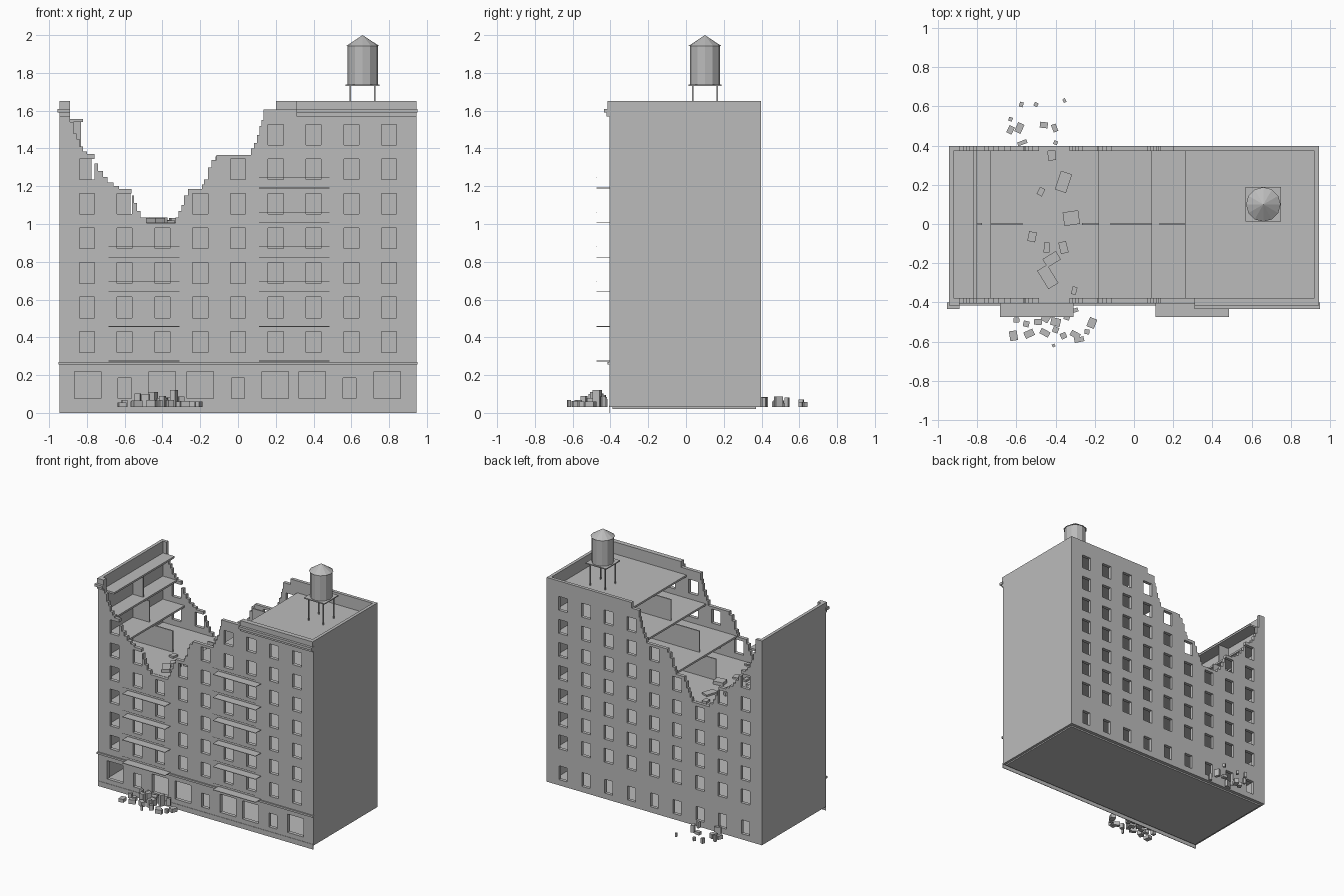
import bpy, bmesh, math, random
from mathutils import Matrix

random.seed(4)
stone = bpy.data.materials.new("grey_stone")
stone.diffuse_color = (0.5, 0.5, 0.5, 1)


def finish(name, bm):
    bmesh.ops.recalc_face_normals(bm, faces=bm.faces)
    me = bpy.data.meshes.new(name)
    bm.to_mesh(me)
    bm.free()
    me.materials.append(stone)
    ob = bpy.data.objects.new(name, me)
    bpy.context.collection.objects.link(ob)
    return ob


def add_box(bm, x0, x1, y0, y1, z0, z1, turn=0.0):
    m = (Matrix.Translation(((x0 + x1) / 2, (y0 + y1) / 2, (z0 + z1) / 2))
         @ Matrix.Rotation(turn, 4, 'Z')
         @ Matrix.Diagonal((x1 - x0, y1 - y0, z1 - z0, 1)))
    bmesh.ops.create_cube(bm, size=1, matrix=m)


def boxes(name, items):
    bm = bmesh.new()
    for it in items:
        add_box(bm, *it)
    return finish(name, bm)


# Broken skyline: each step holds its height until the next x
STEPS = [(-.945, 1.605), (-.89, 1.54), (-.87, 1.48), (-.855, 1.45), (-.84, 1.41),
         (-.82, 1.385), (-.8, 1.37), (-.76, 1.32), (-.74, 1.28), (-.715, 1.25),
         (-.69, 1.22), (-.66, 1.2), (-.63, 1.185), (-.565, 1.15), (-.55, 1.11),
         (-.535, 1.07), (-.515, 1.035), (-.485, 1.005), (-.33, 1.035), (-.315, 1.07),
         (-.3, 1.10), (-.285, 1.15), (-.265, 1.185), (-.19, 1.21), (-.18, 1.25),
         (-.165, 1.30), (-.14, 1.34), (-.115, 1.365), (.07, 1.40), (.085, 1.43),
         (.1, 1.47), (.115, 1.52), (.125, 1.55), (.135, 1.605), (.945, 1.605)]
PITCH, FIRST = 0.183, 0.275
LEVELS = [FIRST + PITCH * i for i in range(8)]
COLUMNS = [-.8 + .2 * i for i in range(9)]
upper = [(x - .04, x + .04, z + .045, z + .155) for x in COLUMNS for z in LEVELS[:7]]


def skyline(x):
    return [z for sx, z in STEPS if sx <= x][-1]


# Wall with openings, made from the solid cells of an uneven grid
def pierced_wall(name, y, thick, holes):
    xs = sorted({round(v, 4) for h in holes for v in h[:2]} | {s[0] for s in STEPS})
    zs = sorted({round(v, 4) for h in holes for v in h[2:]} | {s[1] for s in STEPS} | {.03})
    bm = bmesh.new()
    verts = {}

    def vert(x, z):
        if (x, z) not in verts:
            verts[x, z] = bm.verts.new((x, y, z))
        return verts[x, z]

    for x0, x1 in zip(xs, xs[1:]):
        for z0, z1 in zip(zs, zs[1:]):
            cx, cz = (x0 + x1) / 2, (z0 + z1) / 2
            if cz > skyline(cx) or any(a < cx < b and c < cz < d for a, b, c, d in holes):
                continue
            bm.faces.new([vert(x0, z0), vert(x1, z0), vert(x1, z1), vert(x0, z1)])
    ext = bmesh.ops.extrude_face_region(bm, geom=bm.faces[:])
    bmesh.ops.translate(bm, vec=(0, thick, 0),
                        verts=[g for g in ext['geom'] if isinstance(g, bmesh.types.BMVert)])
    return finish(name, bm)


shop = [(x - .07, x + .07, .075, .22) for x in (-.795, -.4, -.2, .197, .393, .79)]
small = [(x - .035, x + .035, .075, .185) for x in (-.6, 0, .59)]
pierced_wall("front_wall", -.405, .028, upper + shop + small)
pierced_wall("back_wall", .372, .026,
             upper + [(x - .035, x + .035, .075, .185) for x in COLUMNS])

# Side walls, parapets and base
boxes("side_walls", [(s * .9325 - .0125, s * .9325 + .0125, -.405, .398, .03, 1.65)
                     for s in (-1, 1)])
boxes("parapets", [(.31, .945, -.415, -.377, 1.605, 1.65), (-.945, -.89, -.415, -.377, 1.605, 1.65),
                   (.2, .945, .372, .398, 1.605, 1.65), (-.945, -.89, .372, .398, 1.605, 1.65)])
boxes("cornice", [(.31, .95, -.435, -.4, 1.59, 1.61), (.31, .945, -.42, -.4, 1.57, 1.59),
                  (-.955, -.89, -.435, -.4, 1.59, 1.61), (-.945, -.89, -.42, -.4, 1.57, 1.59)])
boxes("belt_course", [(-.95, .95, -.415, -.4, .255, .27)])
boxes("base_slab", [(-.925, .925, -.39, .37, .02, .035)])
boxes("front_skirt", [(-.945, .945, -.408, -.404, 0, .04)])

# Floors: whole up to the fifth, then torn away in the middle
TORN = {5: (-.73, -.18), 6: (-.80, .09), 7: (-.82, .26)}
floors = []
for i, z in enumerate(LEVELS):
    spans = [(-.925, .925)]
    if i in TORN:
        spans = [(-.925, TORN[i][0]), (TORN[i][1], .925)]
    floors += [(a, b, -.38, .375, z - .015, z) for a, b in spans]
boxes("floors", floors)

# Corridor walls along the middle of each storey
GAPS = {4: (-.57, -.265), 5: (-.775, -.12), 6: (-.83, .13)}
inner = [(-.92, .92, -.005, .005, .035, LEVELS[0] - .015)]
for i, z in enumerate(LEVELS[:7]):
    spans = [(-.92, .92)]
    if i in GAPS:
        spans = [(-.92, GAPS[i][0]), (GAPS[i][1], .92)]
    inner += [(a, b, -.005, .005, z, z + PITCH - .015) for a, b in spans]
boxes("corridor_walls", inner)

# Balcony plates and thin rails
plates, rails = [], []
for x0, x1, count in ((-.685, -.31, 4), (.11, .485, 6)):
    for z in LEVELS[:count]:
        plates.append((x0, x1, -.473, -.4, z - .002, z + .002))
        rails.append((x0, x1, -.474, -.472, z + .054, z + .056))
boxes("balcony_plates", plates)
boxes("balcony_rails", rails)

# Water tank on its stand
TX, TY = .66, .10
boxes("tank_deck", [(TX - .09, TX + .09, TY - .088, TY + .088, 1.73, 1.738)])
boxes("tank_legs", [(TX + a * .065 - .004, TX + a * .065 + .004,
                     TY + b * .065 - .004, TY + b * .065 + .004, 1.555, 1.73)
                    for a in (-1, 1) for b in (-1, 1)])


def drum(name, r0, r1, z0, z1):
    bm = bmesh.new()
    bmesh.ops.create_cone(bm, cap_ends=True, segments=12, radius1=r0, radius2=r1,
                          depth=z1 - z0, matrix=Matrix.Translation((TX, TY, (z0 + z1) / 2)))
    return finish(name, bm)


drum("tank_body", .08, .08, 1.738, 1.945)
drum("tank_roof", .088, 0, 1.942, 2.0)


# Rubble: blocks given as x, y, width, depth
def rubble(name, spots, z0, low, high):
    items = []
    for x, y, w, d in spots:
        items.append((x - w / 2, x + w / 2, y - d / 2, y + d / 2, z0,
                      z0 + random.uniform(low, high), random.uniform(-.6, .6)))
    return boxes(name, items)


rubble("back_rubble", [(-.63, .48, .03, .04), (-.585, .49, .035, .05), (-.46, .505, .04, .03),
                       (-.405, .49, .025, .04), (-.63, .535, .02, .02), (-.575, .61, .02, .025),
                       (-.5, .61, .02, .02), (-.355, .63, .015, .02), (-.57, .415, .05, .02),
                       (-.4, .415, .02, .02)], .03, .02, .06)
rubble("front_rubble", [(-.615, -.57, .04, .05), (-.535, -.56, .05, .035), (-.455, -.555, .05, .03),
                        (-.28, -.59, .05, .025), (-.215, -.505, .04, .05), (-.3, -.565, .05, .03),
                        (-.36, -.57, .03, .03), (-.55, -.51, .03, .03), (-.6, -.49, .03, .025),
                        (-.41, -.62, .015, .015), (-.24, -.55, .025, .025)], .03, .02, .04)
rubble("front_rubble_pile", [(-.49, -.5, .04, .03), (-.4, -.5, .05, .04), (-.45, -.48, .04, .04),
                             (-.43, -.44, .05, .04), (-.37, -.44, .04, .04), (-.48, -.44, .03, .03),
                             (-.34, -.47, .03, .04), (-.4, -.54, .03, .03), (-.53, -.45, .03, .02),
                             (-.3, -.44, .03, .02)], .03, .04, .09)
rubble("floor_rubble", [(-.42, .35, .04, .05), (-.475, .165, .03, .04), (-.36, .215, .06, .1),
                        (-.32, .03, .08, .07), (-.52, -.065, .04, .05), (-.445, -.12, .03, .05),
                        (-.36, -.12, .04, .06), (-.42, -.18, .08, .05), (-.44, -.27, .06, .11),
                        (-.305, -.34, .025, .04)], LEVELS[4], .012, .03)
